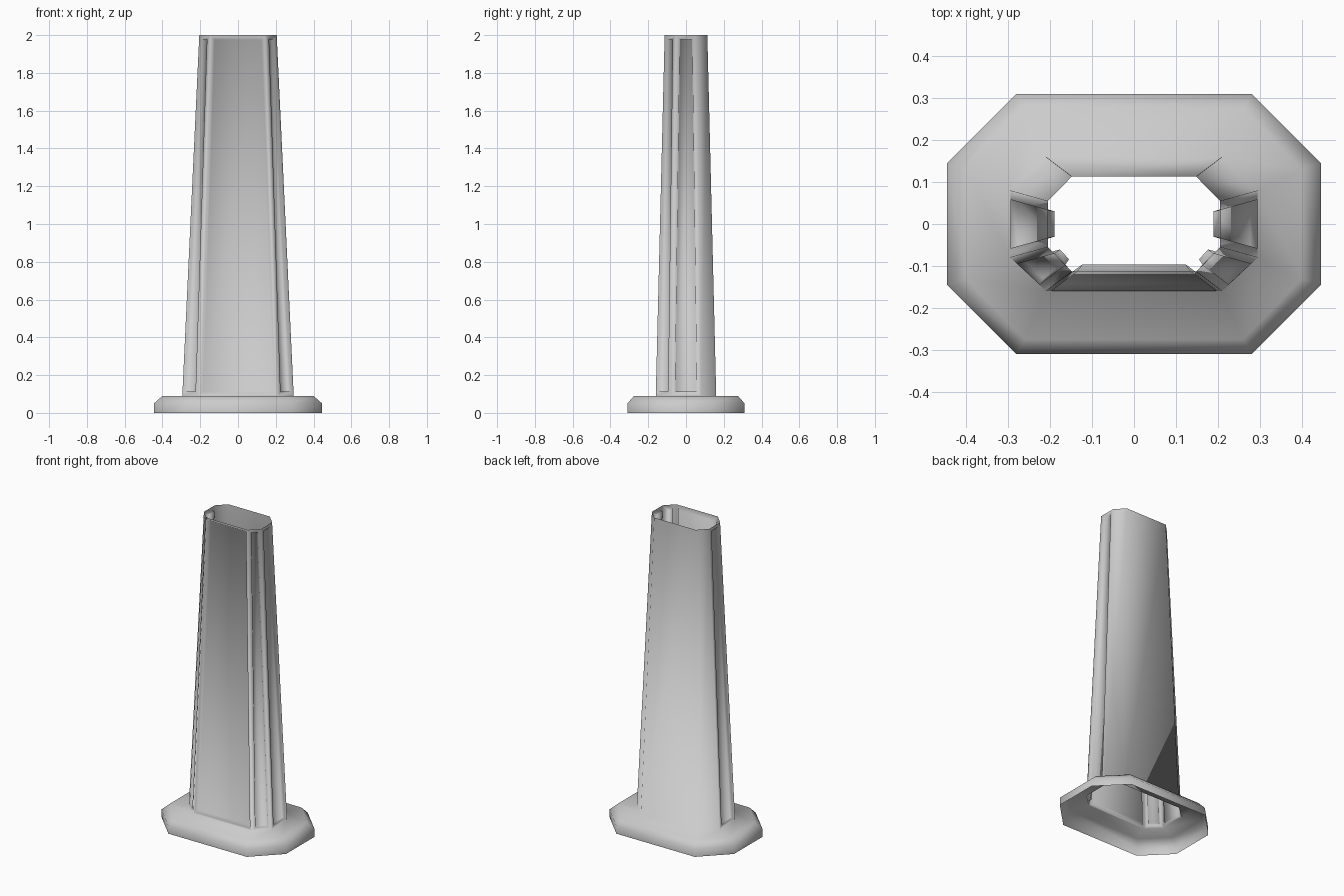
import bpy, bmesh

cube = bpy.data.objects.get("Cube")
if cube:
    bpy.data.objects.remove(cube)

grey = bpy.data.materials.new("plain grey")
grey.use_nodes = True
tone = (0.6, 0.6, 0.6, 1)
grey.diffuse_color = tone
grey.node_tree.nodes["Principled BSDF"].inputs["Base Color"].default_value = tone

bm = bmesh.new()


def ring(hx, hy, cx, cy, z):
    """Octagon with half sizes hx, hy; its long sides end at cx and cy."""
    quarter = [(cx, -hy), (hx, -cy), (hx, cy), (cx, hy)]
    points = quarter + [(-x, -y) for x, y in quarter]
    return [bm.verts.new((x, y, z)) for x, y in points]


def bridge(low, high):
    n = len(low)
    return [bm.faces.new((low[i], low[(i + 1) % n], high[(i + 1) % n], high[i]))
            for i in range(n)]


# Open base shell with a sloped shoulder, running into the hollow tapered tower
rim = ring(0.445, 0.31, 0.28, 0.145, 0)
edge = ring(0.445, 0.31, 0.28, 0.145, 0.05)
shoulder = ring(0.40, 0.275, 0.26, 0.13, 0.09)
foot = ring(0.295, 0.16, 0.21, 0.08, 0.09)
top = ring(0.205, 0.113, 0.148, 0.055, 2)
bridge(rim, edge)
bridge(edge, shoulder)
bridge(shoulder, foot)
walls = bridge(foot, top)
bm.normal_update()

# Recessed panels on the front, the two front corners and both sides
for wall in walls:
    n = wall.normal.copy()
    if n.y > 0.1:
        continue
    border = 0.013 if n.y < -0.9 else 0.022
    slope = 0.012 if n.y < -0.9 else 0.003
    bmesh.ops.inset_individual(bm, faces=[wall], thickness=border, use_even_offset=True)
    bmesh.ops.inset_individual(bm, faces=[wall], thickness=slope, depth=-0.017,
                               use_even_offset=True)

for face in bm.faces:
    face.smooth = True

mesh = bpy.data.meshes.new("tower_shell")
bm.to_mesh(mesh)
bm.free()
mesh.materials.append(grey)
tower = bpy.data.objects.new("tower_shell", mesh)
bpy.context.collection.objects.link(tower)
